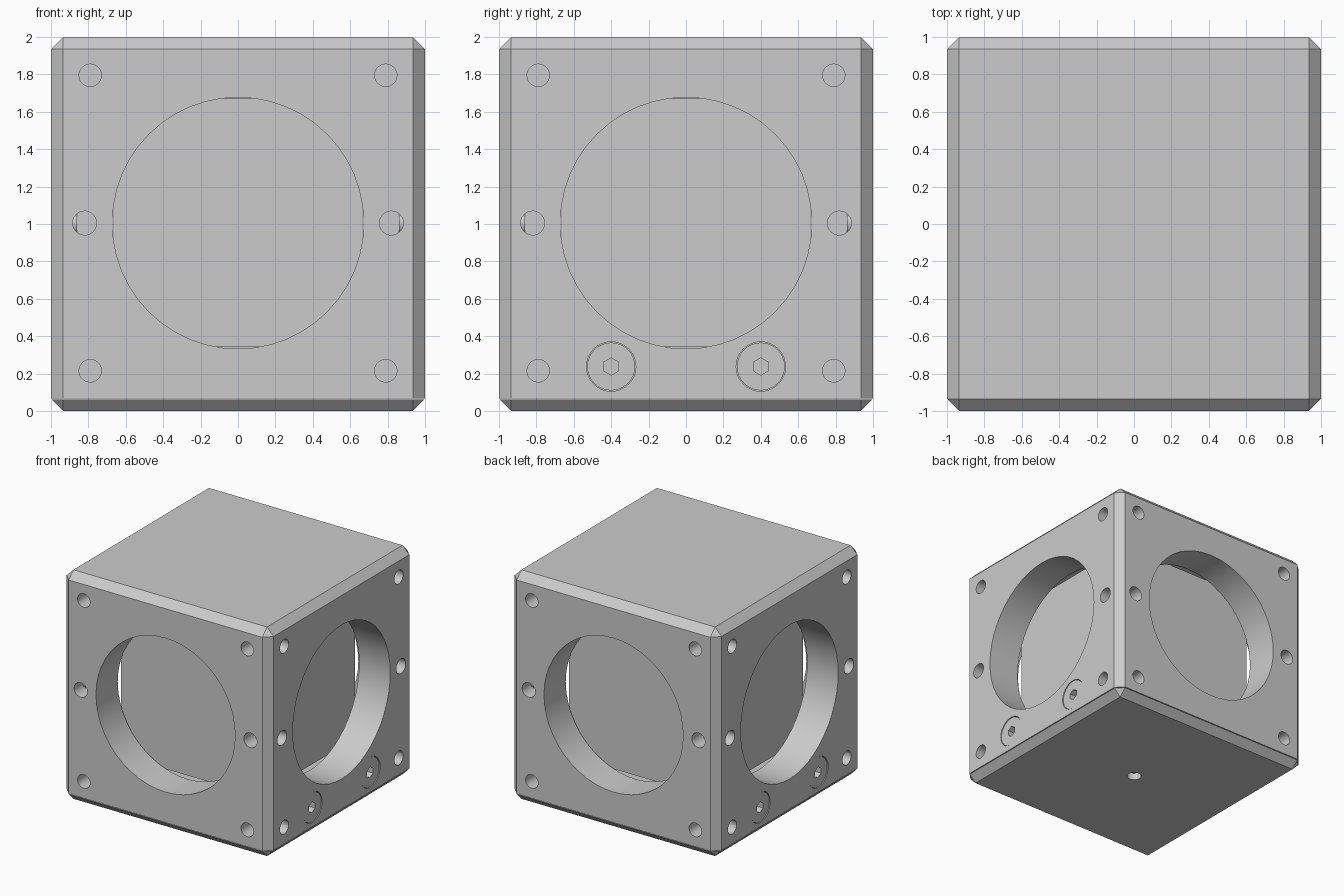
import bpy, bmesh, math
from mathutils import Matrix, Vector

if "Cube" in bpy.data.objects:
    bpy.data.objects.remove(bpy.data.objects["Cube"])

C = 0.065      # edge chamfer, also height of the bottom cover
MID = 1.005    # height of the optical axis
R = 0.672      # aperture radius
CUBE = 0.665   # half size of the inner cube


def add_box(bm, lo, hi):
    lo, hi = Vector(lo), Vector(hi)
    m = Matrix.Translation((lo + hi) / 2) @ Matrix.Diagonal((*(hi - lo), 1))
    return bmesh.ops.create_cube(bm, size=1, matrix=m)


def add_cyl(bm, a, b, r, n=24, spin=0.0):
    a, b = Vector(a), Vector(b)
    d = b - a
    rot = d.to_track_quat('Z', 'Y').to_matrix().to_4x4()
    m = Matrix.Translation((a + b) / 2) @ rot @ Matrix.Rotation(spin, 4, 'Z')
    bmesh.ops.create_cone(bm, cap_ends=True, segments=n, radius1=r, radius2=r,
                          depth=d.length, matrix=m)


def make(name, bm):
    bmesh.ops.recalc_face_normals(bm, faces=bm.faces)
    me = bpy.data.meshes.new(name)
    bm.to_mesh(me)
    bm.free()
    ob = bpy.data.objects.new(name, me)
    bpy.context.collection.objects.link(ob)
    return ob


def cut(ob, *cutters):
    for c in cutters:
        c.hide_render = True
        mod = ob.modifiers.new("cut", 'BOOLEAN')
        mod.operation, mod.solver, mod.object = 'DIFFERENCE', 'EXACT', c
    dg = bpy.context.evaluated_depsgraph_get()
    me = bpy.data.meshes.new_from_object(ob.evaluated_get(dg))
    ob.modifiers.clear()
    ob.data = me


def smooth(ob):
    bpy.ops.object.select_all(action='DESELECT')
    ob.select_set(True)
    bpy.context.view_layer.objects.active = ob
    bpy.ops.object.shade_smooth_by_angle(angle=math.radians(30))


def chamfered_part(name, keep_above):
    # slice of a fully chamfered block, above or below the cover seam
    bm = bmesh.new()
    add_box(bm, (-1, -1, 0), (1, 1, 2))
    bmesh.ops.bevel(bm, geom=bm.edges[:], offset=C, offset_type='OFFSET', segments=1,
                    affect='EDGES', profile=0.5)
    z = C + 0.003 if keep_above else C - 0.003
    bmesh.ops.bisect_plane(bm, geom=bm.verts[:] + bm.edges[:] + bm.faces[:],
                           plane_co=(0, 0, z), plane_no=(0, 0, 1),
                           clear_inner=keep_above, clear_outer=not keep_above)
    bmesh.ops.holes_fill(bm, edges=[e for e in bm.edges if e.is_boundary], sides=0)
    return make(name, bm)


# cutters: inner chamber and the two crossing apertures
bm = bmesh.new()
add_box(bm, (-0.7, -0.7, 0.3), (0.7, 0.7, 1.71))
chamber = make("chamber_cutter", bm)
bm = bmesh.new()
add_cyl(bm, (-1.2, 0, MID), (1.2, 0, MID), R, 48)
bore_x = make("side_bore_cutter", bm)
bm = bmesh.new()
add_cyl(bm, (0, -1.2, MID), (0, 1.2, MID), R, 48)
bore_y = make("front_bore_cutter", bm)

# cutter: blind holes on all four sides and screw seats on left and right
bm = bmesh.new()
spots = [(s * 0.79, z, 0.06) for s in (-1, 1) for z in (0.215, 1.795)]
spots += [(s * 0.82, 1.005, 0.064) for s in (-1, 1)]
for side in (-1, 1):
    for u, z, r in spots:
        add_cyl(bm, (u, side * 1.1, z), (u, side * 0.86, z), r)
        add_cyl(bm, (side * 1.1, u, z), (side * 0.86, u, z), r)
    for y in (-0.4, 0.4):
        add_cyl(bm, (side * 1.1, y, 0.238), (side * 0.9, y, 0.238), 0.132, 32)
holes = make("hole_cutter", bm)

# cutter: mounting hole in the underside
bm = bmesh.new()
add_cyl(bm, (0, 0, -0.1), (0, 0, 0.22), 0.06)
mount = make("mount_hole_cutter", bm)

# housing and bottom cover
housing = chamfered_part("housing", True)
cut(housing, chamber, bore_x, bore_y, holes, mount)
cover = chamfered_part("bottom_cover", False)
cut(cover, mount)
smooth(housing)
smooth(cover)

# inner cube with its lower and upper clamp pads
bm = bmesh.new()
add_box(bm, (-CUBE, -CUBE, 0.345), (CUBE, CUBE, 1.672))
make("inner_cube", bm)
for name, z0, z1 in (("lower_pad", 0.29, 0.345), ("upper_pad", 1.672, 1.72)):
    bm = bmesh.new()
    add_box(bm, (-0.45, -0.45, z0), (0.45, 0.45, z1))
    make(name, bm)

# flush screws with hexagonal sockets
for side in (-1, 1):
    for y in (-0.4, 0.4):
        bm = bmesh.new()
        add_cyl(bm, (side * 0.89, y, 0.238), (side * 0.995, y, 0.238), 0.128, 32)
        screw = make("screw", bm)
        bm = bmesh.new()
        add_cyl(bm, (side * 0.93, y, 0.238), (side * 1.1, y, 0.238), 0.046, 6,
                math.radians(0))
        socket = make("socket_cutter", bm)
        cut(screw, socket)
        smooth(screw)
        bpy.data.objects.remove(socket)

for c in (chamber, bore_x, bore_y, holes, mount):
    bpy.data.objects.remove(c)
